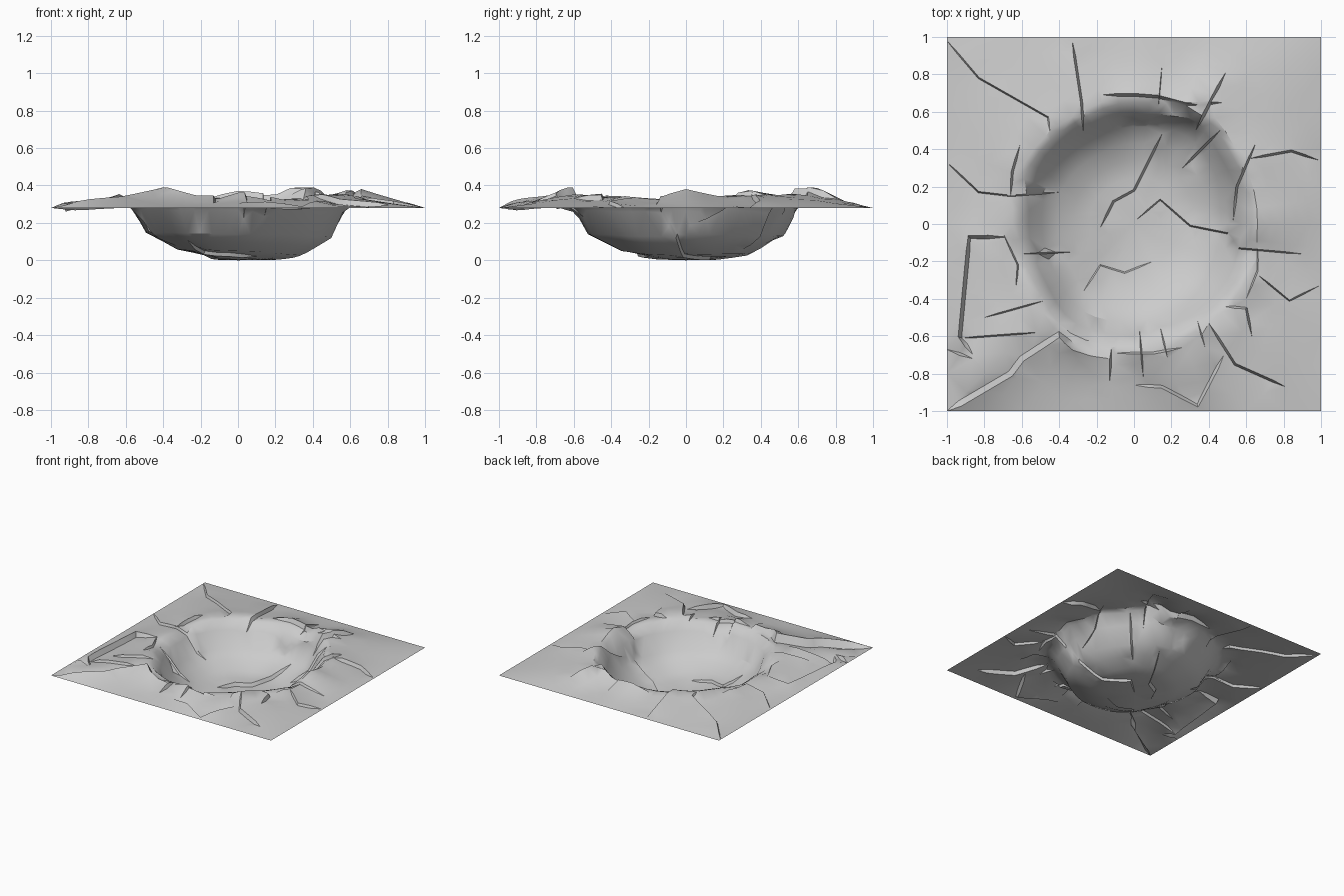
import bpy
import math
from mathutils import Vector, noise
from mathutils.geometry import delaunay_2d_cdt, intersect_point_line

if "Cube" in bpy.data.objects:
    bpy.data.objects.remove(bpy.data.objects["Cube"], do_unlink=True)

GROUND = 0.28
TOP = 0.39

# Rim radius every 30 degrees, starting at the left side (+x)
rim_radius = [.66, .67, .72, .685, .66, .67, .65, .65, .71, .69, .66, .67]
# Crest height every 15 degrees: uneven peaks and saddles
rim_height = [.38, .345, .365, .35, .385, .33, .355, .335, .345, .345, .35, .33,
              .33, .32, .34, .345, .36, .335, .345, .325, .34, .35, .345, .325]

# Bowl cross-section: fraction of the rim radius, height
bowl_profile = [(0, 0), (.22, .01), (.5, .045), (.76, .14), (.865, .27)]

# Fault lines: step (left side above right side) and path, all in hundredths
ground_cracks = [
    (-8, (-100, -100), (-66, -80), (-60, -72), (-40, -59), (-32, -66), (-13, -72)),
    (-5, (-68, -7), (-88, -7), (-93, -60), (-86, -70)),
    (2, (-100, 98), (-83, 78), (-46, 57), (-45, 50)),
    (2, (-100, 33), (-83, 17), (-66, 15), (-40, 17)),
    (-3, (-33, 98), (-28, 65), (-27, 49)),
    (3, (62, 35), (84, 39), (99, 34)),
    (2, (66, -27), (83, -41), (99, -33)),
    (3, (40, -53), (54, -75), (81, -87)),
    (-4, (0, -86), (15, -87), (34, -97), (48, -70)),
    (2, (-80, -50), (-48, -41)),
    (2, (-92, -61), (-52, -58)),
    (-4, (-100, -67), (-86, -72)),
]
rim_cracks = [
    (4, (-17, 69), (0, 69), (13, 68), (28, 64), (48, 65)),
    (3, (-7, 58), (5, 54), (13, 58), (30, 56), (36, 52)),
    (-4, (49, 81), (33, 50)),
    (-1, (15, 85), (13, 62)),
    (3, (-13, -84), (-12, -66)),
    (-2, (3, -57), (5, -82)),
    (2, (14, -55), (18, -72)),
    (2, (34, -52), (38, -66)),
    (-3, (48, -44), (60, -45), (63, -60)),
    (-2, (-70, -5), (-62, -22), (-63, -33)),
    (3, (-66, 15), (-65, 28), (-61, 42)),
    (2, (66, -12), (66, -25), (60, -40)),
    (-3, (-10, -69), (10, -69), (26, -66)),
]
bowl_cracks = [
    (-3, (15, 48), (0, 18), (-11, 12), (-18, -2)),
    (2, (1, 2), (14, 13), (30, -1), (50, -5), (56, -13), (90, -16)),
    (-2, (-27, -36), (-18, -22), (-5, -26), (10, -20)),
    (-3, (65, 43), (55, 20), (53, 2)),
    (2, (-60, -16), (-33, -15)),
    (3, (26, 30), (46, 50)),
]


def subdivide(path, spacing=0.08):
    """Resample a path so that it can follow the terrain."""
    points = [Vector(p) / 100 for p in path]
    result = [points[0]]
    for a, b in zip(points, points[1:]):
        count = max(2, round((b - a).length / spacing))
        result += [a.lerp(b, i / count) for i in range(1, count + 1)]
    return result


cracks = [(step / 100, subdivide(path))
          for step, *path in ground_cracks + rim_cracks + bowl_cracks]


def around(values, angle):
    """Blend smoothly between values spaced evenly round the rim."""
    t = (angle / math.tau) % 1 * len(values)
    i = int(t)
    f = t - i
    f = f * f * (3 - 2 * f)
    return values[i % len(values)] * (1 - f) + values[(i + 1) % len(values)] * f


def nearest_on_crack(p, points):
    """Distance to a crack, side of it, and position along it from 0 to 1."""
    best = (9, 1, 0)
    for i, (a, b) in enumerate(zip(points, points[1:])):
        t = min(1, max(0, intersect_point_line(p, a, b)[1]))
        distance = (p - a.lerp(b, t)).length
        if distance < best[0]:
            side = (b - a).cross(p - a)
            best = (distance, math.copysign(1, side), (i + t) / (len(points) - 1))
    return best


def base_height(p):
    """Smooth bowl, rounded rim and slope down to the flat border."""
    radius = p.length
    angle = math.atan2(p.y, p.x)
    rim = around(rim_radius, angle)
    crest = around(rim_height, angle)
    u = radius / rim
    if u < 1:
        profile = bowl_profile + [(.95, crest - 0.014), (1, crest)]
        for (u0, z0), (u1, z1) in zip(profile, profile[1:]):
            if u <= u1:
                z = z0 + (z1 - z0) * (u - u0) / (u1 - u0)
                return z - 0.05 * p.x * min(1, (1 - u) * 1.8)
    edge = radius / max(abs(p.x), abs(p.y))
    t = min(1, (radius - rim) / (edge - rim))
    return GROUND + (crest - GROUND) * (1 - t) ** 1.1


def height(p):
    """Terrain height with the fault steps and a little roughness."""
    inset = max(0, 1 - max(abs(p.x), abs(p.y)))
    z = base_height(p)
    for step, points in cracks:
        distance, side, along = nearest_on_crack(p, points)
        taper = min(1, inset * 14, 6 * along, 6 * (1 - along))
        z += taper * side * step / 2 * math.exp(-distance / 0.06)
    z += min(1, inset * 6) * 0.008 * noise.noise(Vector((p.x * 4, p.y * 4, 3)))
    return min(TOP, max(0, z))


points, edges = [], []


def add_line(line):
    """Add points joined by fixed edges."""
    start = len(points)
    points.extend(line)
    edges.extend((i, i + 1) for i in range(start, len(points) - 1))


# Square border
corners = [(-100, -100), (100, -100), (100, 100), (-100, 100), (-100, -100)]
add_line(subdivide(corners, 0.2))

# Two lips along each crack, further apart where the step is taller
for step, line in cracks:
    for offset in (-0.2 * step, 0.2 * step):
        lip = [line[0]]
        for before, p, after in zip(line, line[1:], line[2:]):
            along = (after - before).normalized()
            lip.append(p + offset * Vector((-along.y, along.x)))
        add_line(lip + [line[-1]])

# Rings of terrain points, round in the bowl and squaring off towards the border
segments = 48
ring_points = [Vector((0, 0))]
for ring in (.22, .36, .5, .63, .76, .865, .95, 1, 1.2, 1.4, 1.6, 1.8):
    for i in range(segments):
        angle = math.tau * i / segments
        direction = Vector((math.cos(angle), math.sin(angle)))
        rim = around(rim_radius, angle)
        edge = 1 / max(abs(direction.x), abs(direction.y))
        radius = rim * ring if ring <= 1 else rim + (edge - rim) * (ring - 1)
        ring_points.append(direction * radius)
for p in ring_points:
    if all(nearest_on_crack(p, line)[0] > 0.022 for step, line in cracks):
        points.append(p)

flat_points, _, faces, *_ = delaunay_2d_cdt(points, edges, [], 0, 0.0005)
mesh = bpy.data.meshes.new("crater_ground")
mesh.from_pydata([(p.x, p.y, height(p)) for p in flat_points], [], faces)
mesh.validate()
crater = bpy.data.objects.new("crater_ground", mesh)
bpy.context.collection.objects.link(crater)

# Plain grey rock
rock = bpy.data.materials.new("grey_rock")
rock.use_nodes = True
grey = (0.6, 0.6, 0.6, 1)
rock.diffuse_color = grey
rock.node_tree.nodes["Principled BSDF"].inputs["Base Color"].default_value = grey
mesh.materials.append(rock)

bpy.ops.object.select_all(action="DESELECT")
crater.select_set(True)
bpy.context.view_layer.objects.active = crater
bpy.ops.object.shade_smooth_by_angle(angle=math.radians(35))
